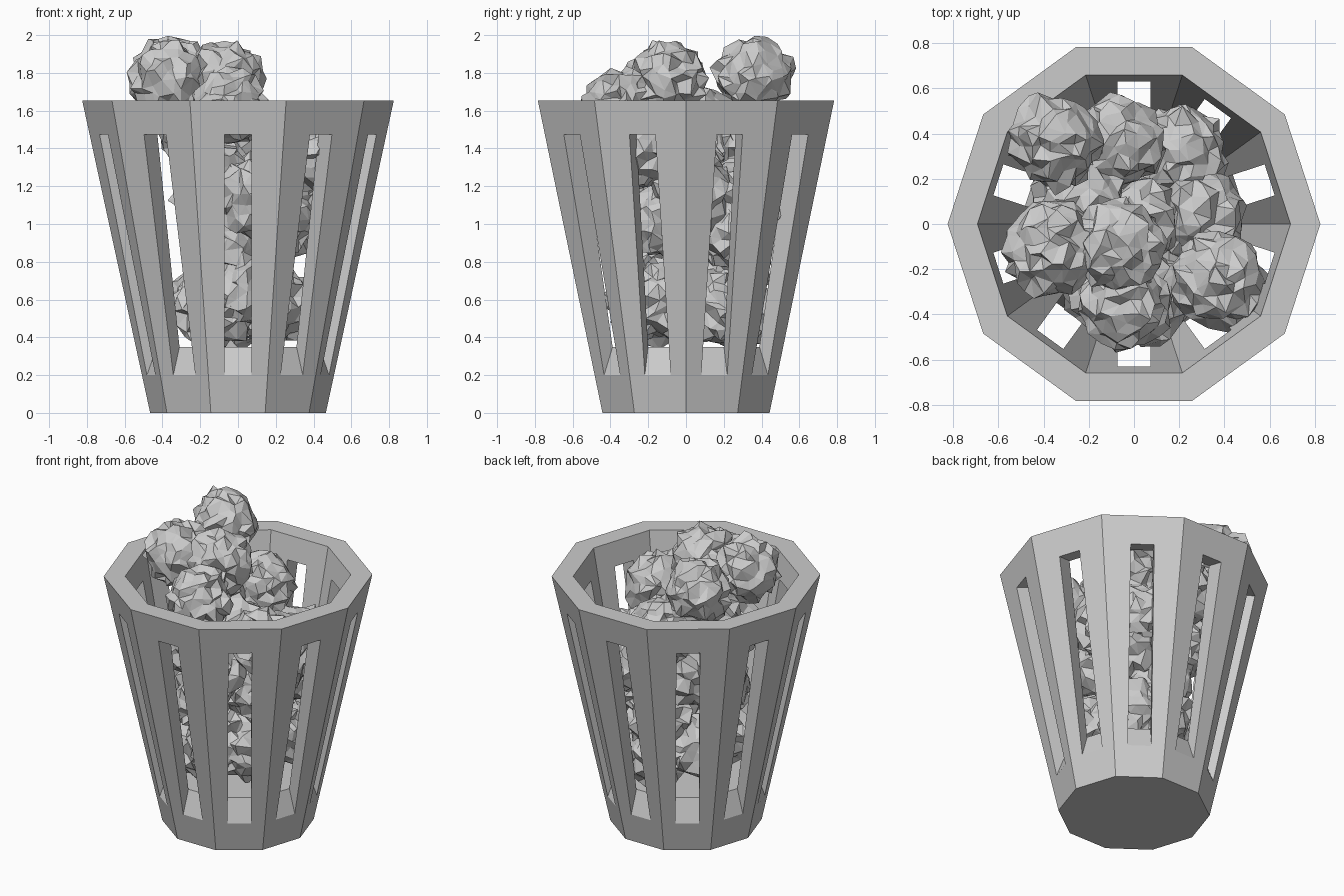
import bpy, bmesh, math, random
from mathutils import Vector

if "Cube" in bpy.data.objects:
    bpy.data.objects.remove(bpy.data.objects["Cube"])

random.seed(11)

SIDES = 10
H = 1.655            # rim height
FLOOR = 0.35         # inside floor height
SLOT_W = 0.072       # half width of each slot
STEP = 2 * math.pi / SIDES
COS = math.cos(STEP / 2)


def finish(bm, name):
    bmesh.ops.recalc_face_normals(bm, faces=bm.faces)
    me = bpy.data.meshes.new(name)
    bm.to_mesh(me)
    bm.free()
    ob = bpy.data.objects.new(name, me)
    bpy.context.collection.objects.link(ob)
    return ob


def outer_r(z):
    return 0.465 + (0.825 - 0.465) * z / H


def inner_r(z):
    return 0.45 + (0.693 - 0.45) * (z - FLOOR) / (H - FLOOR)


# Slotted ten-sided bin: each side is a thick wall panel with a slot through it
def make_bin():
    bm = bmesh.new()

    def corner(r, z, i):
        return bm.verts.new((r * math.cos(i * STEP), r * math.sin(i * STEP), z))

    def slot_rect(radius, z0, z1, mid):
        n = Vector((math.cos(mid), math.sin(mid), 0))
        t = Vector((-n.y, n.x, 0))
        return [bm.verts.new(n * radius(z) * COS + t * s * SLOT_W + Vector((0, 0, z)))
                for z, s in ((z0, -1), (z0, 1), (z1, 1), (z1, -1))]

    ob, ot, ib, it = [[corner(r, z, i) for i in range(SIDES)] for r, z in
                      ((outer_r(0), 0), (outer_r(H), H),
                       (inner_r(FLOOR), FLOOR), (inner_r(H), H))]
    floor_loop = []
    for i in range(SIDES):
        j = (i + 1) % SIDES
        mid = (i + 0.5) * STEP
        so = slot_rect(outer_r, 0.20, 1.475, mid)
        si = slot_rect(inner_r, FLOOR, 1.50, mid)
        po = [ob[i], ob[j], ot[j], ot[i]]
        pi = [ib[i], ib[j], it[j], it[i]]
        for k in range(4):
            m = (k + 1) % 4
            bm.faces.new((po[k], po[m], so[m], so[k]))        # outside panel
            bm.faces.new((so[k], so[m], si[m], si[k]))        # slot sides
            if k:                                             # inside panel
                bm.faces.new((pi[m], pi[k], si[k], si[m]))
        bm.faces.new((ot[i], ot[j], it[j], it[i]))            # rim
        floor_loop += [ib[i], si[0], si[1]]
    bm.faces.new(ob[::-1])
    bm.faces.new(floor_loop)
    return finish(bm, "bin")


# Crumpled paper ball: a jittered low-poly sphere
def paper_ball(index, x, y, z, r):
    bm = bmesh.new()
    bmesh.ops.create_icosphere(bm, subdivisions=3, radius=1)
    for v in bm.verts:
        d = Vector([random.uniform(-1, 1) for _ in range(3)]) * 0.11
        v.co = (v.co + d) * random.uniform(0.86, 1.08) * r
    ob = finish(bm, f"paper_ball_{index}")
    ob.location = (x, y, z)
    ob.rotation_euler = [random.uniform(0, 6.28) for _ in range(3)]


make_bin()

balls = [
    # heap above the rim
    (-0.35, 0.365, 1.78, 0.205), (-0.07, -0.10, 1.765, 0.203), (-0.36, -0.11, 1.755, 0.21),
    (-0.04, -0.35, 1.62, 0.20),
    # just below the rim
    (0.37, -0.25, 1.40, 0.215), (0.21, 0.33, 1.17, 0.20), (-0.07, 0.36, 1.44, 0.205),
    (0.28, 0.04, 1.17, 0.21), (-0.24, 0.10, 1.52, 0.20),
    # middle
    (-0.13, -0.25, 1.25, 0.21), (0.06, -0.32, 1.15, 0.21), (0.0, 0.02, 1.27, 0.21),
    (-0.14, 0.22, 1.12, 0.21), (0.17, 0.22, 0.98, 0.21), (0.19, -0.12, 1.02, 0.20),
    # lower
    (-0.11, -0.20, 0.87, 0.20), (0.02, 0.25, 0.80, 0.21), (0.0, 0.0, 0.98, 0.2),
    # bottom
    (0.17, -0.14, 0.60, 0.21), (-0.12, -0.18, 0.55, 0.21), (-0.14, 0.12, 0.60, 0.21),
    (0.16, 0.18, 0.57, 0.21), (0.02, 0.28, 0.55, 0.2), (0.03, -0.24, 0.65, 0.2),
]
for n, b in enumerate(balls):
    paper_ball(n, *b)
